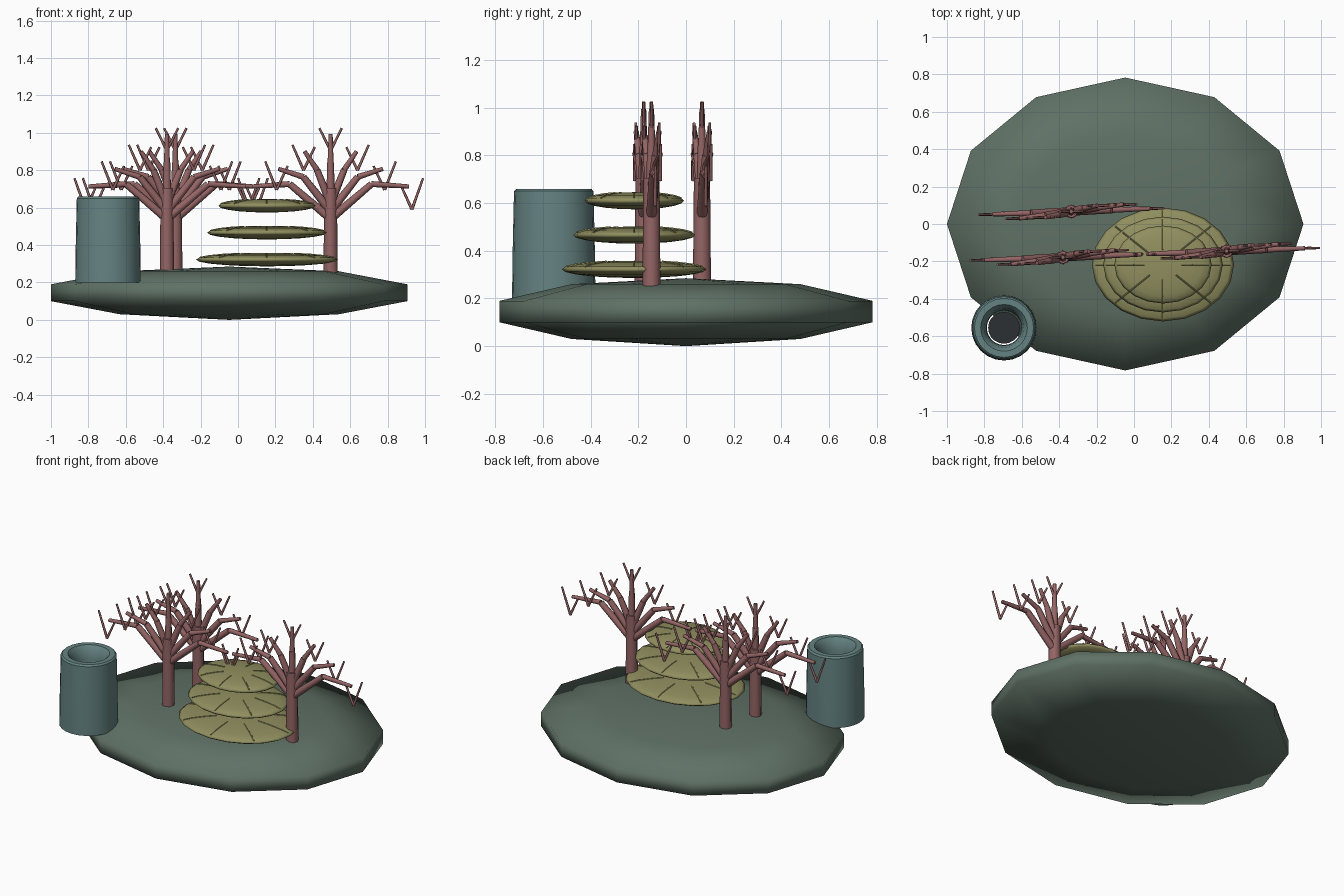
import bpy, math
from mathutils import Vector, Matrix

if "Cube" in bpy.data.objects:
    bpy.data.objects.remove(bpy.data.objects["Cube"])


def material(name, rgb):
    m = bpy.data.materials.new(name)
    m.diffuse_color = (*rgb, 1)
    m.use_nodes = True
    m.node_tree.nodes["Principled BSDF"].inputs["Base Color"].default_value = m.diffuse_color
    return m


ROCK = material("rock_green", (0.115, 0.165, 0.13))
CORAL = material("fan_red", (0.30, 0.13, 0.13))
PLATE = material("plate_olive", (0.28, 0.275, 0.115))
SPONGE = material("sponge_teal", (0.13, 0.23, 0.225))
DARK = material("hollow_dark", (0.025, 0.03, 0.033))


def make(name, verts, faces, mat, angle=40):
    me = bpy.data.meshes.new(name)
    me.from_pydata([tuple(v) for v in verts], [], faces)
    ob = bpy.data.objects.new(name, me)
    bpy.context.collection.objects.link(ob)
    me.materials.append(mat)
    bpy.ops.object.select_all(action='DESELECT')
    ob.select_set(True)
    bpy.context.view_layer.objects.active = ob
    bpy.ops.object.shade_smooth_by_angle(angle=math.radians(angle))
    return ob


def lathe(name, profile, center, sides, mat, sx=1, sy=1, loop=False, angle=40):
    """Revolve (radius, z) points listed bottom to top on the outside."""
    verts, rings, faces = [], [], []
    for r, z in profile:
        n = 1 if r == 0 else sides
        rings.append([len(verts) + k for k in range(n)])
        for k in range(n):
            a = 2 * math.pi * k / sides
            verts.append((center[0] + r * sx * math.cos(a),
                          center[1] + r * sy * math.sin(a), z))
    pairs = list(zip(rings, rings[1:]))
    if loop:
        pairs.append((rings[-1], rings[0]))
    for a, b in pairs:
        for k in range(sides):
            f = [a[k % len(a)], a[(k + 1) % len(a)], b[(k + 1) % len(b)], b[k % len(b)]]
            faces.append(list(dict.fromkeys(f)))
    return make(name, verts, faces, mat, angle)


def rods(name, segments, mat, sides=8, matrix=Matrix()):
    """Join tapered rods (start, end, start radius, end radius) in one object."""
    verts, faces = [], []
    for p, q, r0, r1 in segments:
        p, q = Vector(p), Vector(q)
        rot = (q - p).to_track_quat('Z', 'Y')
        b = len(verts)
        for c, r in ((p, r0), (q, r1)):
            for k in range(sides):
                a = 2 * math.pi * k / sides
                verts.append(matrix @ (c + rot @ Vector((r * math.cos(a), r * math.sin(a), 0))))
        for k in range(sides):
            n = (k + 1) % sides
            faces.append([b + k, b + n, b + sides + n, b + sides + k])
        faces.append([b + k for k in reversed(range(sides))])
        faces.append([b + sides + k for k in range(sides)])
    return make(name, verts, faces, mat, 50)


# Twelve-sided rock base, softly shaded across its rim
lathe("rock_base", [(0, 0), (0.614, 0.03), (1, 0.10), (1, 0.19), (0.614, 0.26), (0, 0.285)],
      (-0.047, 0), 12, ROCK, 0.953, 0.783, angle=120)

# Hollow tube sponge with a dark floor
SP = (-0.695, -0.555)
lathe("tube_sponge", [(0.175, 0.20), (0.173, 0.38), (0.167, 0.65), (0.158, 0.66), (0.125, 0.66),
                      (0.105, 0.635), (0.095, 0.58), (0.092, 0.20)], SP, 24, SPONGE, loop=True)
lathe("tube_floor", [(0, 0.22), (0.085, 0.22), (0.085, 0.26), (0, 0.26)], SP, 20, DARK)

# Stacked plate corals with radial ridges following the domed top
PC = (0.155, -0.217)
for i, (rad, z) in enumerate([(0.38, 0.322), (0.32, 0.466), (0.26, 0.61)]):
    h = 0.036
    prof = [(math.cos(t), z + h * math.sin(t))
            for t in (math.radians(-90 + 18 * k) for k in range(11))]
    prof[0], prof[-1] = (0, z - h), (0, z + h)
    lathe(f"plate_coral_{i + 1}", prof, PC, 20, PLATE, rad, rad * 0.8, angle=120)
    ridges = []
    for k in range(8):
        a = k * math.pi / 4
        path = [(PC[0] + rad * f * math.cos(a), PC[1] + rad * 0.8 * f * math.sin(a),
                 z + h * math.sqrt(1 - f * f)) for f in (0.38, 0.6, 0.81, 0.95)]
        ridges += [(p, q, 0.004, 0.004) for p, q in zip(path, path[1:])]
    rods(f"plate_ridges_{i + 1}", ridges, PLATE, 6)

# Nearly flat branching fan corals: seven bent branches and V-shaped twigs
for i, (x, y) in enumerate([(-0.38, -0.178), (-0.335, 0.067), (0.495, -0.145)]):
    segs = [((0, 0, 0.245), (0, 0, 0.705), 0.038, 0.034)]
    for b in range(-3, 4):
        s = abs(b)
        sway = 0.033 * math.sin(b)
        start = (0, 0, 0.66 - 0.04 * s)
        mid = (0.073 * b, sway * 0.6, 0.84 - 0.038 * s)
        end = (0.14 * b, sway, 0.995 - 0.094 * s)
        segs.append((start, mid, 0.023, 0.018))
        segs.append((mid, end, 0.016, 0.011))
        fork = Vector((0.145 * b, sway, 0.905 - 0.105 * s))
        for side in (-1, 1):
            lean = 0.006 * s * side * (1 if b > 0 else -1)
            tip = fork + Vector((0.06 * side, 0, 0.12 + 0.01 * s + lean))
            segs.append((fork, tip, 0.008, 0.006))
    rods(f"fan_coral_{i + 1}", segs, CORAL, 8,
         Matrix.Translation((x, y, 0)) @ Matrix.Rotation(0.025, 4, 'Z'))
